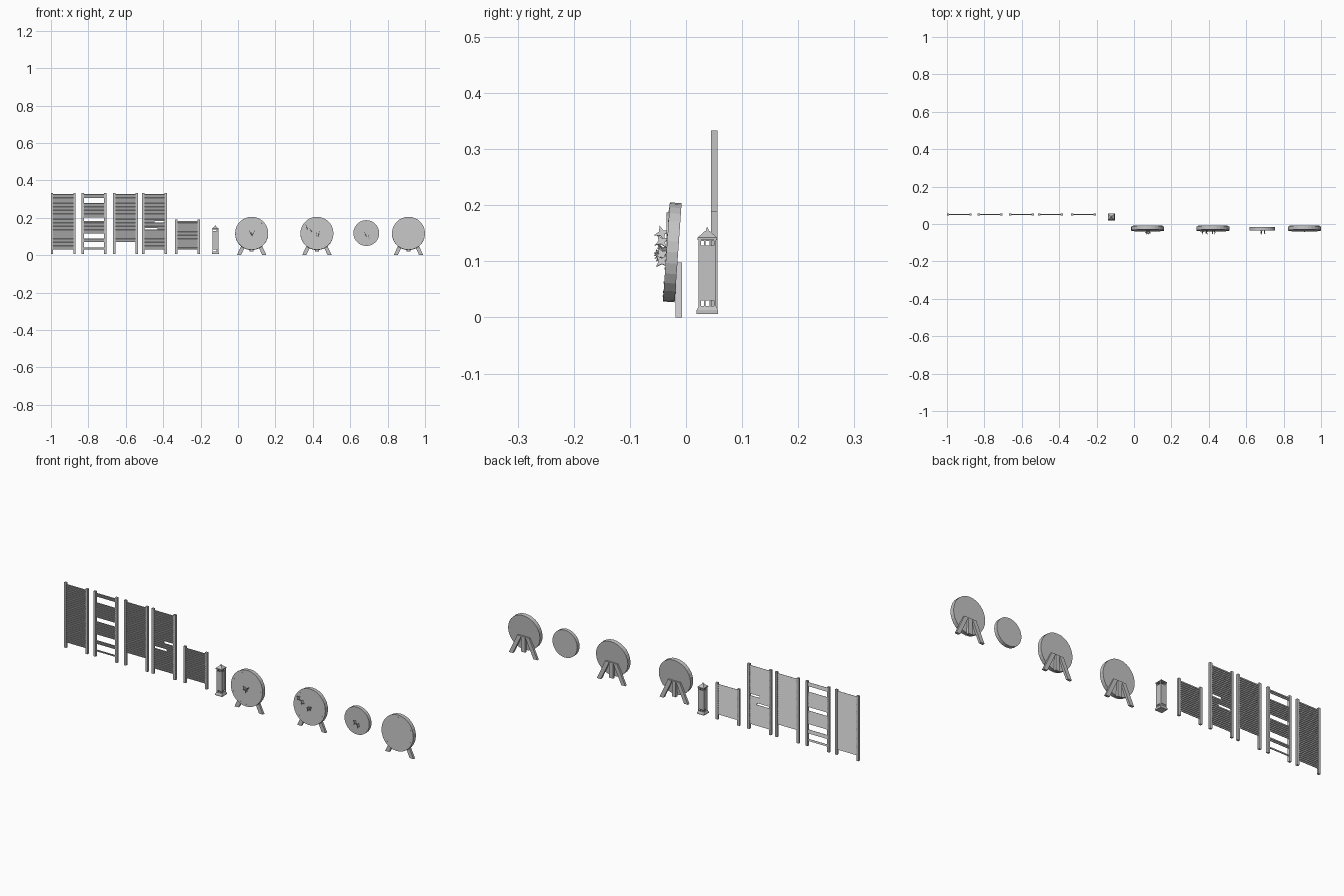
import bpy, bmesh
from math import pi, sin, cos, radians
from mathutils import Matrix, Vector

cube = bpy.data.objects.get("Cube")
if cube:
    bpy.data.objects.remove(cube, do_unlink=True)

GREY = (0.55, 0.55, 0.55, 1)
mat = bpy.data.materials.new("plain grey")
mat.use_nodes = True
mat.diffuse_color = GREY
mat.node_tree.nodes["Principled BSDF"].inputs["Base Color"].default_value = GREY


def finish(bm, name):
    bmesh.ops.recalc_face_normals(bm, faces=bm.faces)
    mesh = bpy.data.meshes.new(name)
    bm.to_mesh(mesh)
    bm.free()
    mesh.materials.append(mat)
    ob = bpy.data.objects.new(name, mesh)
    bpy.context.collection.objects.link(ob)
    return ob


def box(bm, centre, size, rot=Matrix()):
    m = Matrix.Translation(centre) @ rot @ Matrix.Diagonal((*size, 1))
    bmesh.ops.create_cube(bm, size=1, matrix=m)


def frustum(bm, x, y, z0, z1, r0, r1):
    # square tapered block with half widths r0 and r1
    m = Matrix.Translation((x, y, (z0 + z1) / 2)) @ Matrix.Rotation(pi / 4, 4, "Z")
    bmesh.ops.create_cone(bm, cap_ends=True, segments=4, radius1=r0 * 2 ** 0.5,
                          radius2=r1 * 2 ** 0.5, depth=z1 - z0, matrix=m)


# Louvred panels: two posts with tilted slats between them
PANEL_Y, PITCH, POST = 0.0505, 0.0095, 0.012


def panel(name, x, top, low, gaps=(), slits=()):
    half = 0.066
    bm = bmesh.new()
    for s in (-1, 1):
        box(bm, (x + s * (half - POST / 2), PANEL_Y, (top + 0.006) / 2),
            (POST, 0.011, top - 0.006))
    finish(bm, name + "_posts")
    bm = bmesh.new()
    tilt = Matrix.Rotation(radians(20), 4, "X")
    inner = half - POST
    z = top - 0.012
    while z > low:
        if not any(a < z < b for a, b in gaps):
            left, right = -inner, inner
            for level, a, b in slits:
                if abs(z - level) < PITCH / 2:
                    left, right = a, b
            box(bm, (x + (left + right) / 2, PANEL_Y, z),
                (right - left, 0.003, PITCH * 0.98), tilt)
        z -= PITCH
    finish(bm, name + "_slats")


TALL = 0.333
panel("full_panel", -0.934, TALL, 0.03)
panel("broken_panel", -0.77, TALL, 0.03,
      gaps=[(0.28, 0.31), (0.18, 0.2), (0.092, 0.112), (0.045, 0.065)])
panel("raised_panel", -0.601, TALL, 0.065)
panel("slit_panel", -0.446, TALL, 0.03,
      slits=[(0.178, -0.054, 0.0), (0.138, 0.015, 0.054)])
panel("short_panel", -0.27, 0.19, 0.03)

# Lantern: stepped base, corner posts, inset walls, barred openings, roof
LX, LY = -0.121, 0.038
bm = bmesh.new()
frustum(bm, LX, LY, 0.006, 0.013, 0.019, 0.019)
frustum(bm, LX, LY, 0.013, 0.02, 0.019, 0.0155)
finish(bm, "lantern_base")
bm = bmesh.new()
for sx in (-1, 1):
    for sy in (-1, 1):
        box(bm, (LX + sx * 0.0135, LY + sy * 0.0135, 0.079), (0.004, 0.004, 0.122))
finish(bm, "lantern_posts")
bm = bmesh.new()
for k in range(4):
    turn = Matrix.Translation((LX, LY, 0)) @ Matrix.Rotation(k * pi / 2, 4, "Z")
    parts = [((0, 0.013, 0.079), (0.024, 0.002, 0.098)),
             ((0, 0.013, 0.138), (0.024, 0.002, 0.004))]
    for z in (0.025, 0.132):
        for off in (-0.0045, 0.0045):
            parts.append(((off, 0.013, z), (0.002, 0.002, 0.012)))
    for centre, size in parts:
        m = turn @ Matrix.Translation(centre) @ Matrix.Diagonal((*size, 1))
        bmesh.ops.create_cube(bm, size=1, matrix=m)
finish(bm, "lantern_walls")
bm = bmesh.new()
frustum(bm, LX, LY, 0.138, 0.142, 0.0175, 0.0175)
frustum(bm, LX, LY, 0.142, 0.154, 0.0175, 0.004)
frustum(bm, LX, LY, 0.153, 0.16, 0.003, 0.001)
finish(bm, "lantern_roof")


# Round targets
def disc(name, centre, radius, depth, lean=0.0, nails=0):
    frame = Matrix.Translation(centre) @ Matrix.Rotation(pi / 2 - lean, 4, "X")
    bm = bmesh.new()
    bmesh.ops.create_cone(bm, cap_ends=True, segments=28, radius1=radius,
                          radius2=radius, depth=depth, matrix=frame)
    finish(bm, name + "_board")
    if nails:
        bm = bmesh.new()
        for i in range(nails):
            a = 2 * pi * i / nails
            spot = Vector((cos(a), sin(a), 0)) * radius * 0.88
            spot.z = depth / 2
            bmesh.ops.create_cone(bm, cap_ends=True, segments=6, radius1=0.0018,
                                  radius2=0.0018, depth=0.002,
                                  matrix=frame @ Matrix.Translation(spot))
        finish(bm, name + "_nails")


def stand(name, x):
    # one middle leg and two splayed legs behind the board
    bm = bmesh.new()
    for s in (-1, 0, 1):
        low = 0.02 if s == 0 else 0.0
        ends = [(s * 0.068, low), (s * 0.022, 0.098)]
        verts = [bm.verts.new((x + ex + dx, y, z))
                 for ex, z in ends
                 for dx, y in ((-0.011, -0.019), (0.011, -0.019),
                               (0.011, -0.007), (-0.011, -0.007))]
        bm.faces.new(verts[:4])
        bm.faces.new(verts[4:])
        for i in range(4):
            j = (i + 1) % 4
            bm.faces.new((verts[i], verts[j], verts[j + 4], verts[i + 4]))
    finish(bm, name + "_legs")


LEAN = radians(4)
for name, x in (("first_target", 0.073), ("second_target", 0.422),
                ("fourth_target", 0.9115)):
    disc(name, (x, -0.0245, 0.116), 0.0885, 0.021, LEAN, 16)
    stand(name, x)
disc("third_target", (0.686, -0.026, 0.118), 0.069, 0.018)


# Four-pointed throwing stars stuck edge-on in the boards
def star(name, x, z, roll, spin):
    bm = bmesh.new()
    rim = []
    for i in range(8):
        r = 0.015 if i % 2 == 0 else 0.0055
        a = i * pi / 4 + spin
        rim.append(bm.verts.new((0, r * cos(a), r * sin(a))))
    face = bm.faces.new(rim)
    out = bmesh.ops.extrude_face_region(bm, geom=[face])
    moved = [v for v in out["geom"] if isinstance(v, bmesh.types.BMVert)]
    bmesh.ops.translate(bm, verts=moved, vec=(0.002, 0, 0))
    bm.transform(Matrix.Translation((x, -0.043, z)) @ Matrix.Rotation(roll, 4, "Y"))
    finish(bm, name)


STARS = [(0.066, 0.118, -0.5), (0.082, 0.12, 0.5), (0.073, 0.11, -0.3),
         (0.366, 0.15, -0.3), (0.387, 0.135, -0.5), (0.419, 0.111, -0.2),
         (0.431, 0.114, 0.2), (0.68, 0.112, -0.4), (0.697, 0.1, -0.3)]
for i, (x, z, roll) in enumerate(STARS):
    star("throwing_star_%d" % (i + 1), x, z, roll, 0.3 + 0.25 * (i % 3))
